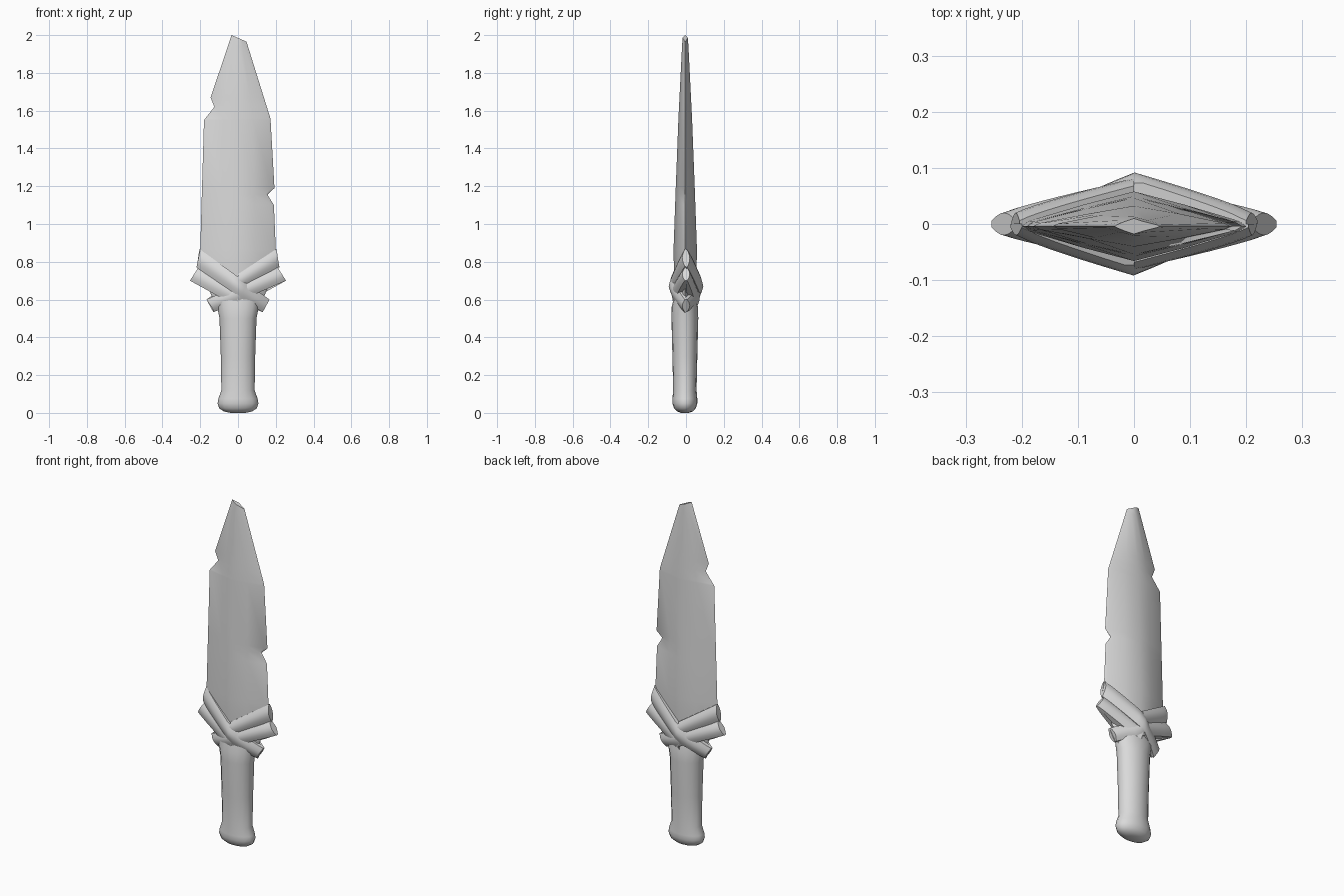
import bpy, bmesh, math
from mathutils import Vector

cube = bpy.data.objects.get("Cube")
if cube:
    bpy.data.objects.remove(cube, do_unlink=True)

grey = bpy.data.materials.new("plain_grey")
grey.use_nodes = True
tone = (0.7, 0.7, 0.7, 1)
grey.diffuse_color = tone
grey.node_tree.nodes["Principled BSDF"].inputs["Base Color"].default_value = tone


def loft(name, rings, angle=35):
    """Skin a list of equal-length closed rings and cap both ends."""
    bm = bmesh.new()
    rows = [[bm.verts.new(p) for p in ring] for ring in rings]
    n = len(rows[0])
    for a, b in zip(rows, rows[1:]):
        for i in range(n):
            j = (i + 1) % n
            bm.faces.new((a[i], a[j], b[j], b[i]))
    bm.faces.new(rows[0][::-1])
    bm.faces.new(rows[-1])
    bmesh.ops.recalc_face_normals(bm, faces=bm.faces)
    mesh = bpy.data.meshes.new(name)
    bm.to_mesh(mesh)
    bm.free()
    mesh.materials.append(grey)
    obj = bpy.data.objects.new(name, mesh)
    bpy.context.collection.objects.link(obj)
    bpy.ops.object.select_all(action="DESELECT")
    obj.select_set(True)
    bpy.context.view_layer.objects.active = obj
    bpy.ops.object.shade_smooth_by_angle(angle=math.radians(angle))
    return obj


def sample(table, z):
    """Linear lookup in a rising (z, value) table."""
    for (z0, v0), (z1, v1) in zip(table, table[1:]):
        if z <= z1:
            return v0 + (v1 - v0) * max(0, (z - z0) / (z1 - z0))
    return table[-1][1]


# Blade: diamond section with chipped edges and a slanted tip
base = [(0.5, 0.09), (0.62, 0.14), (0.75, 0.195), (0.865, 0.2)]
clean = base + [(1.555, 0.177), (2.0, 0.036)]
left = base + [(1.55, 0.18), (1.62, 0.125), (1.67, 0.145), (2.0, 0.034)]
right = base + [(1.1, 0.19), (1.156, 0.156), (1.19, 0.193), (1.558, 0.172), (1.965, 0.045)]
thick = [(0.5, 0.055), (0.865, 0.062), (1.2, 0.05), (1.56, 0.036), (2.0, 0.014)]


def blade_ring(z, tilt=0):
    xl, xr, mid, t = (sample(k, z) for k in (left, right, clean, thick))
    half = [(-xl, 0), (-xl * 0.93, 0.16 * t), (-mid * 0.45, 0.62 * t), (0, t),
            (mid * 0.45, 0.62 * t), (xr * 0.93, 0.16 * t), (xr, 0)]
    ring = half + [(x, -y) for x, y in half[-2:0:-1]]
    return [(x, y - 0.004, z - tilt * (x + xl)) for x, y in ring]


heights = sorted({z for k in (left, right) for z, _ in k if z < 1.9})
loft("blade", [blade_ring(z) for z in heights + [1.94]] + [blade_ring(2.0, 0.44)])

# Handle: flattened grip with a flared, rounded pommel
grip = [(0.0, 0.04, 0.02), (0.008, 0.075, 0.042), (0.025, 0.1, 0.058),
        (0.05, 0.108, 0.066), (0.075, 0.104, 0.066), (0.12, 0.088, 0.062),
        (0.3, 0.091, 0.066), (0.5, 0.098, 0.071), (0.56, 0.11, 0.07), (0.64, 0.12, 0.05)]
turns = [math.tau * i / 16 for i in range(16)]
loft("handle", [[(rx * math.cos(a), ry * math.sin(a) - 0.006, z) for a in turns]
                for z, rx, ry in grip], 50)


# Wrapped straps: solid bands that follow the faces of the guard
def strap(name, top, bottom, peak):
    for side, sign in (("front", 1), ("back", -1)):
        rings = []
        for k in range(13):
            t = k / 12
            ring = []
            for i in range(7):
                u = i / 6
                p0 = Vector(top[0]).lerp(Vector(bottom[0]), u)
                p1 = Vector(top[1]).lerp(Vector(bottom[1]), u)
                p = p0.lerp(p1, t)
                end = p0.x if p.x * p0.x >= 0 else p1.x
                reach = max(0, 1 - abs(p.x / end))
                y = 0.006 + peak * reach ** 0.85 + 0.014 * math.sin(math.pi * u)
                ring.append((sign * p.x, -sign * y, p.y))
            flat = [(ring[j][0], 0, ring[j][2]) for j in (6, 0)]
            rings.append(ring + flat)
        loft(side + "_" + name, rings)


strap("crossing_strap", [(-0.20, 0.865), (0.167, 0.60)], [(-0.22, 0.77), (0.13, 0.532)], 0.072)
strap("upper_strap", [(0.204, 0.868), (0, 0.735)], [(0.218, 0.775), (0, 0.65)], 0.062)
strap("lower_strap", [(0.21, 0.77), (-0.167, 0.60)], [(0.254, 0.70), (-0.125, 0.535)], 0.06)
strap("side_strap", [(-0.21, 0.77), (0, 0.66)], [(-0.254, 0.70), (0, 0.56)], 0.052)
